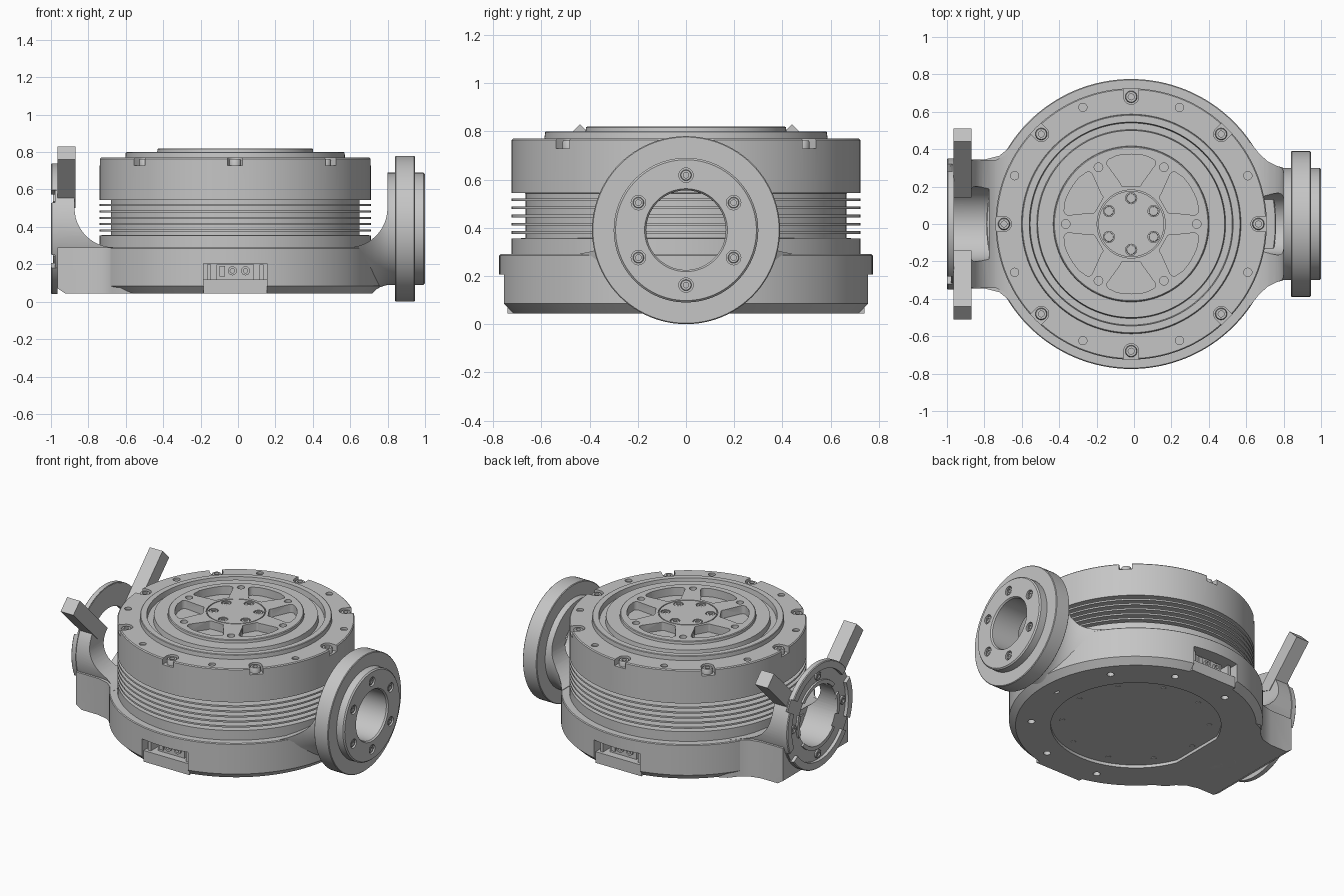
import bpy, bmesh
from math import sin, cos, pi, radians
from mathutils import Matrix

if "Cube" in bpy.data.objects:
    bpy.data.objects.remove(bpy.data.objects["Cube"])

metal = bpy.data.materials.new("grey metal")
metal.use_nodes = True
GREY = (0.56, 0.56, 0.56, 1)
metal.diffuse_color = GREY
metal.node_tree.nodes["Principled BSDF"].inputs["Base Color"].default_value = GREY

MID = Matrix.Translation((-0.015, 0, 0))                                     # body axis
SIDE = Matrix.Translation((0, 0, 0.39)) @ Matrix.Rotation(pi / 2, 4, "Y")    # height runs along +x
FLIP = Matrix.Scale(-1, 4, (1, 0, 0))
UPRIGHT = Matrix.Rotation(pi / 2, 4, "X")                                    # x,z outline, depth along -y
TO_X = Matrix(((0, 0, 1, 0), (1, 0, 0, 0), (0, 1, 0, 0), (0, 0, 0, 1)))      # y,z outline, depth along x


def turn(deg):
    return Matrix.Rotation(radians(deg), 4, "Z")


def at(x, y, z):
    return Matrix.Translation((x, y, z))


def lathe(bm, prof, M=Matrix(), n=96):
    rings = []
    for r, h in prof:
        if r == 0:
            rings.append([bm.verts.new(M @ at(0, 0, h).translation)] * n)
        else:
            rings.append([bm.verts.new((M @ at(r * cos(2 * pi * i / n), r * sin(2 * pi * i / n), h)).translation)
                          for i in range(n)])
    for a, b in zip(rings, rings[1:] + rings[:1]):
        for i in range(n):
            j = (i + 1) % n
            quad = list(dict.fromkeys([a[i], a[j], b[j], b[i]]))
            if len(quad) > 2:
                bm.faces.new(quad)


def rod(bm, r, h0, h1, M=Matrix(), n=24):
    lathe(bm, [(0, h0), (r, h0), (r, h1), (0, h1)], M, n)


def prism(bm, pts, h0, h1, M=Matrix()):
    low, high = ([bm.verts.new((M @ at(x, y, h)).translation) for x, y in pts] for h in (h0, h1))
    bm.faces.new(low)
    bm.faces.new(high)
    for i in range(len(pts)):
        j = (i + 1) % len(pts)
        bm.faces.new([low[i], low[j], high[j], high[i]])


def box(bm, x0, x1, y0, y1, z0, z1, M=Matrix()):
    prism(bm, [(x0, y0), (x1, y0), (x1, y1), (x0, y1)], z0, z1, M)


def screw(bm, r, h, M):
    lathe(bm, [(0, -0.01), (r, -0.01), (r, h * 0.8), (r * 0.88, h), (r * 0.5, h), (r * 0.5, h * 0.3), (0, h * 0.3)], M, 18)


def arc(cx, cy, r, a0, a1, n=12):
    return [(cx + r * cos(radians(a0 + (a1 - a0) * i / n)), cy + r * sin(radians(a0 + (a1 - a0) * i / n)))
            for i in range(n + 1)]


def make(name, bm):
    bmesh.ops.recalc_face_normals(bm, faces=bm.faces)
    mesh = bpy.data.meshes.new(name)
    bm.to_mesh(mesh)
    bm.free()
    mesh.materials.append(metal)
    ob = bpy.data.objects.new(name, mesh)
    bpy.context.collection.objects.link(ob)
    return ob


def select(ob):
    bpy.ops.object.select_all(action="DESELECT")
    ob.select_set(True)
    bpy.context.view_layer.objects.active = ob


def cut(ob, bm):
    cutter = make("cutter", bm)
    cutter.hide_render = True
    mod = ob.modifiers.new("cut", "BOOLEAN")
    mod.operation, mod.solver, mod.object = "DIFFERENCE", "EXACT", cutter
    select(ob)
    bpy.ops.object.modifier_apply(modifier=mod.name)
    bpy.data.objects.remove(cutter)


# Upper housing with cooling fins, stepped cover and hub
prof = [(0, 0.25), (0.725, 0.25), (0.725, 0.355), (0.665, 0.357)]
for k in range(5):
    z = 0.375 + 0.034 * k
    prof += [(0.665, z), (0.725, z), (0.725, z + 0.011), (0.665, z + 0.011)]
prof += [(0.665, 0.543), (0.725, 0.545), (0.725, 0.764), (0.719, 0.77), (0.587, 0.77), (0.585, 0.797), (0.581, 0.8),
         (0.545, 0.8), (0.54, 0.765), (0.505, 0.765), (0.5, 0.8), (0.417, 0.8), (0.415, 0.816), (0.41, 0.82),
         (0.182, 0.82), (0.182, 0.81), (0.176, 0.81), (0.176, 0.82), (0, 0.82)]
bm = bmesh.new()
lathe(bm, prof, MID, 128)
housing = make("finned_housing", bm)

bm = bmesh.new()
screws = bmesh.new()
slot = arc(0.68, 0, 0.04, 90, 270) + [(0.78, -0.04), (0.78, 0.04)]
window = (arc(0.215, -0.04, 0.015, 180, 270, 4) + arc(0.325, -0.105, 0.025, 250, 350, 4)
          + arc(0, 0, 0.373, -12, 12, 6) + arc(0.325, 0.105, 0.025, 10, 110, 4) + arc(0.215, 0.04, 0.015, 90, 180, 4))
for k in range(8):
    M = MID @ turn(45 * k)
    prism(bm, slot, 0.728, 0.9, M)
    screw(screws, 0.032, 0.034, M @ at(0.68, 0, 0.728))
    rod(bm, 0.022, 0.755, 0.9, M @ turn(22.5) @ at(0.675, 0, 0))
for k in range(6):
    M = MID @ turn(60 * k + 30)
    prism(bm, window, 0.765, 0.9, M)
    rod(bm, 0.03, 0.808, 0.9, M @ at(0.138, 0, 0))
    screw(screws, 0.026, 0.011, M @ at(0.138, 0, 0.808))
    rod(bm, 0.023, 0.79, 0.9, M @ turn(30) @ at(0.35, 0, 0))
cut(housing, bm)
make("cover_screws", screws)

# Base ring with recessed underside
bm = bmesh.new()
lathe(bm, [(0, 0.065), (0.52, 0.065), (0.52, 0.045), (0.735, 0.045), (0.775, 0.085), (0.775, 0.285), (0.77, 0.29),
           (0, 0.29)], MID, 128)
base = make("base_ring", bm)
holes = bmesh.new()
under = bmesh.new()
for k in range(10):
    rod(holes, 0.022, 0, 0.07, MID @ turn(36 * k) @ at(0.64, 0, 0))
    rod(under, 0.016, 0.061, 0.07, MID @ turn(36 * k) @ at(0.45, 0, 0))
cut(base, holes)
pockets = bmesh.new()
for a in (0, 180):
    box(pockets, -0.17, 0.17, -0.9, -0.64, -0.1, 0.205, MID @ turn(a))
cut(base, pockets)
make("underside_screws", under)

# Connector recesses on front and back
for name, a in (("front_connector", 0), ("back_connector", 180)):
    bm = bmesh.new()
    M = MID @ turn(a)
    box(bm, -0.17, 0.17, -0.74, -0.63, 0.045, 0.12, M)
    box(bm, -0.1, 0.1, -0.69, -0.63, 0.12, 0.2, M)
    for x in (-0.15, 0.13):
        box(bm, x, x + 0.02, -0.72, -0.63, 0.12, 0.2, M)
    for x in (-0.015, 0.055):
        lathe(bm, [(0.012, 0.68), (0.024, 0.68), (0.024, 0.705), (0.012, 0.705)], M @ at(x, 0, 0.165) @ UPRIGHT, 16)
    box(bm, -0.085, -0.055, -0.7, -0.68, 0.135, 0.19, M)
    make(name, bm)

# Right output flange with trumpet neck
bm = bmesh.new()
lathe(bm, [(0.165, 0.62), (0.165, 0.99), (0.172, 1), (0.292, 1), (0.3, 0.992), (0.3, 0.945), (0.386, 0.945),
           (0.39, 0.941), (0.39, 0.844), (0.386, 0.84), (0.3, 0.84), (0.3, 0.8), (0.312, 0.76), (0.34, 0.715),
           (0.385, 0.67), (0.45, 0.62)], SIDE)
flange = make("output_flange", bm)
bm = bmesh.new()
swoop = [(0.4, 0.291)] + arc(0.59, 0.5, 0.209, -90, 0) + [(0.8, 1), (0.4, 1)]
prism(bm, swoop, -0.6, 0.6, UPRIGHT)
box(bm, 0.4, 0.82, -0.6, 0.6, -0.2, 0.045)
screws = bmesh.new()
for k in range(6):
    M = SIDE @ turn(60 * k) @ at(0.228, 0, 0.985)
    rod(bm, 0.03, 0, 0.05, M)
    screw(screws, 0.023, 0.01, M)
cut(flange, bm)
make("flange_screws", screws)

# Left bracket: flared foot and round plate, both drilled
foot = [(-0.5, 0.52), (-0.63, 0.455), (-0.67, 0.405), (-0.72, 0.365), (-0.8, 0.345), (-0.965, 0.345)]
bm = bmesh.new()
prism(bm, foot + [(x, -y) for x, y in reversed(foot)], 0.045, 0.29)
left_foot = make("left_foot", bm)
bm = bmesh.new()
lathe(bm, [(0, 0.6), (0.45, 0.62), (0.385, 0.68), (0.352, 0.74), (0.345, 0.8), (0.345, 0.978), (0, 0.978)], FLIP @ SIDE)
plate = make("left_round_plate", bm)
under_clip = [(-1.1, -0.5), (-0.4, -0.5), (-0.4, 0.045), (-0.925, 0.045), (-0.97, 0.075), (-1.1, 0.075)]
for ob in (left_foot, plate):
    bm = bmesh.new()
    rod(bm, 0.2, 0.775, 1.1, FLIP @ SIDE, 64)
    cut(ob, bm)
    bm = bmesh.new()
    prism(bm, swoop, -0.6, 0.6, FLIP @ at(0.075, 0, 0) @ UPRIGHT)
    cut(ob, bm)
    bm = bmesh.new()
    prism(bm, under_clip, -0.6, 0.6, UPRIGHT)
    cut(ob, bm)

# Open wedge between the prongs, leaving only the thin outer disc
bm = bmesh.new()
prism(bm, [(0, 0.39), (0.5, 0.89), (-0.5, 0.89)], -0.963, -0.55, TO_X)
cut(plate, bm)

# Locking rim with gaps, inner collar and screws
bm = bmesh.new()
lathe(bm, [(0.3, 0.965), (0.35, 0.965), (0.35, 0.995), (0.345, 1), (0.3, 1)], FLIP @ SIDE)
lathe(bm, [(0.2, 0.965), (0.225, 0.965), (0.225, 0.99), (0.2, 0.99)], FLIP @ SIDE)
rim = make("locking_rim", bm)
bm = bmesh.new()
screws = bmesh.new()
for a in (60, 120, 240, 300):
    box(bm, 0.18, 0.4, -0.04, 0.04, 0.97, 1.1, FLIP @ SIDE @ turn(a))
for a in (0, 90, 180, 270):
    screw(screws, 0.028, 0.012, FLIP @ SIDE @ turn(a) @ at(0.262, 0, 0.978))
cut(rim, bm)
make("bracket_screws", screws)

# Two diagonal prongs
horn = [(0.143, 0.533), (0.44, 0.83), (0.51, 0.76), (0.31, 0.56), (0.25, 0.5)]
for name, s in (("back_prong", 1), ("front_prong", -1)):
    bm = bmesh.new()
    prism(bm, [(s * y, z) for y, z in horn], -0.965, -0.87, TO_X)
    make(name, bm)

for ob in [o for o in bpy.context.collection.objects if o.type == "MESH" and metal.name in o.data.materials]:
    select(ob)
    bpy.ops.object.shade_smooth_by_angle(angle=radians(30))
